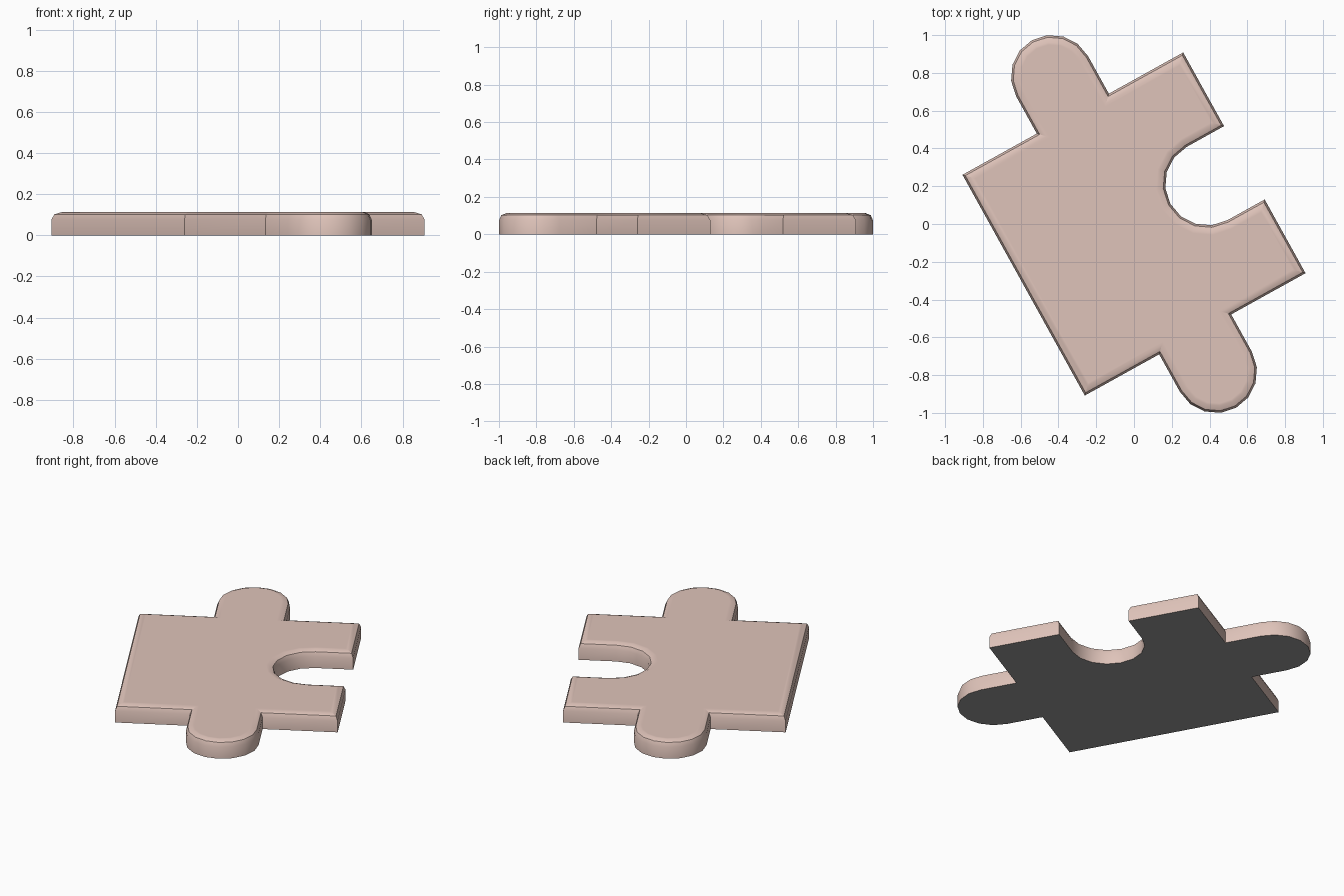
import bpy, bmesh, math
from mathutils import Vector, Matrix

if "Cube" in bpy.data.objects:
    bpy.data.objects.remove(bpy.data.objects["Cube"])

HALF, TAB_R, TAB_C = 0.668, 0.218, 0.895   # square half side, tab radius, tab centre
SOCK_R, SOCK_C = 0.222, 0.442              # socket radius and centre
H, BEV, TURN = 0.113, 0.038, 29.0          # thickness, top rounding, rotation


def arc(cx, cy, r, a0, a1, n=8):
    return [Vector((cx + r * math.cos(math.radians(a0 + (a1 - a0) * i / n)),
                    cy + r * math.sin(math.radians(a0 + (a1 - a0) * i / n))))
            for i in range(n + 1)]


def inset(pts, d):
    """Mitred inward offset of a counter-clockwise outline."""
    out = []
    for i, p in enumerate(pts):
        e1 = (p - pts[i - 1]).normalized()
        e2 = (pts[(i + 1) % len(pts)] - p).normalized()
        n1, n2 = Vector((-e1.y, e1.x)), Vector((-e2.y, e2.x))
        out.append(p + (n1 + n2) * (d / (1 + n1.dot(n2))))
    return out


def material(name, rgb):
    m = bpy.data.materials.new(name)
    m.diffuse_color = (*rgb, 1)
    m.use_nodes = True
    m.node_tree.nodes["Principled BSDF"].inputs["Base Color"].default_value = m.diffuse_color
    return m


# Outline, counter-clockwise: bottom tab, right socket, top tab
V = lambda x, y: Vector((x, y))
outline = [V(-HALF, -HALF), V(-TAB_R, -HALF)]
outline += arc(0, -TAB_C, TAB_R, 180, 360)
outline += [V(TAB_R, -HALF), V(HALF, -HALF), V(HALF, -SOCK_R)]
outline += arc(SOCK_C, 0, SOCK_R, 270, 90)
outline += [V(HALF, SOCK_R), V(HALF, HALF), V(TAB_R, HALF)]
outline += arc(0, TAB_C, TAB_R, 0, 180)
outline += [V(-TAB_R, HALF), V(-HALF, HALF)]

# Stacked rings: straight wall, two-step rounded top edge, flat rim on the top
k = 1 - math.sqrt(0.5)
levels = [(0, 0), (0, H - BEV), (BEV * k, H - BEV * k), (BEV, H), (BEV + 0.012, H)]
bm = bmesh.new()
rings = [[bm.verts.new((p.x, p.y, z)) for p in inset(outline, d)] for d, z in levels]
n = len(outline)
for lo, hi in zip(rings, rings[1:]):
    for i in range(n):
        j = (i + 1) % n
        bm.faces.new((lo[i], lo[j], hi[j], hi[i]))
bm.faces.new(rings[-1])
back = bm.faces.new(rings[0][::-1])
back.material_index = 1                    # grey underside
bmesh.ops.rotate(bm, verts=bm.verts, cent=(0, 0, 0),
                 matrix=Matrix.Rotation(math.radians(TURN), 3, 'Z'))

mesh = bpy.data.meshes.new("puzzle_piece")
bm.to_mesh(mesh)
bm.free()
mesh.materials.append(material("dusty pink", (0.74, 0.55, 0.49)))
mesh.materials.append(material("grey", (0.31, 0.31, 0.31)))
obj = bpy.data.objects.new("puzzle_piece", mesh)
bpy.context.collection.objects.link(obj)
bpy.context.view_layer.objects.active = obj
obj.select_set(True)
bpy.ops.object.shade_smooth_by_angle(angle=math.radians(30))
